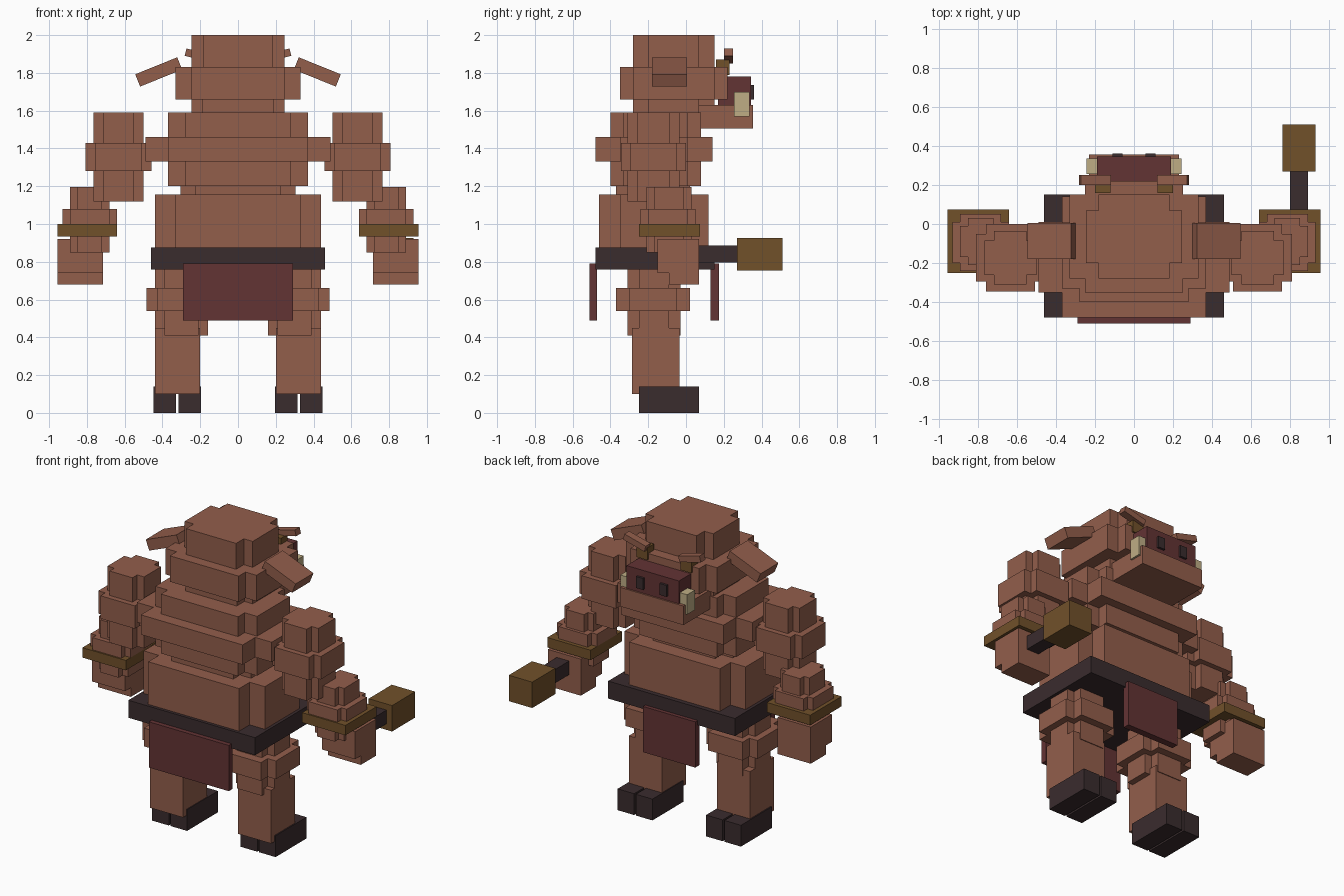
import bpy
import bmesh
import math
from mathutils import Matrix, Vector


def material(name, rgb):
    m = bpy.data.materials.new(name)
    m.diffuse_color = (*rgb, 1)
    return m


HIDE = material("brown hide", (0.29, 0.112, 0.071))
DARK = material("dark leather", (0.042, 0.025, 0.027))
RED = material("dark red", (0.124, 0.033, 0.034))
GOLD = material("bronze", (0.165, 0.082, 0.023))
BONE = material("bone", (0.52, 0.42, 0.235))


def build(name, boxes, mat, tilt=0.0):
    """One object from boxes given as (x0, x1, y0, y1, z0, z1), tilted about y."""
    bm = bmesh.new()
    for x0, x1, y0, y1, z0, z1 in boxes:
        centre = Vector((x0 + x1, y0 + y1, z0 + z1)) / 2
        size = Matrix.Diagonal((x1 - x0, y1 - y0, z1 - z0, 1))
        bmesh.ops.create_cube(bm, size=1, matrix=Matrix.Translation(centre)
                              @ Matrix.Rotation(tilt, 4, 'Y') @ size)
    me = bpy.data.meshes.new(name)
    bm.to_mesh(me)
    bm.free()
    me.materials.append(mat)
    ob = bpy.data.objects.new(name, me)
    bpy.context.collection.objects.link(ob)


def pair(name, boxes, mat, tilt=0.0):
    """The same part on the right (+x) and the left (-x)."""
    build("right_" + name, boxes, mat, tilt)
    flipped = [(-b[1], -b[0], *b[2:]) for b in boxes]
    build("left_" + name, flipped, mat, -tilt)


def cross(cx, half, y0, y1, z0, z1, notch_x, notch_y):
    """Block with notched corners: a long box crossed by a wide box."""
    return [(cx - half + notch_x, cx + half - notch_x, y0, y1, z0, z1),
            (cx - half, cx + half, y0 + notch_y, y1 - notch_y, z0, z1)]


# Head
build("crown", cross(0, 0.247, -0.28, 0.15, 1.83, 2.0, 0.065, 0.08), HIDE)
build("head", cross(0, 0.33, -0.35, 0.22, 1.66, 1.83, 0.08, 0.07), HIDE)
build("neck", cross(0, 0.247, -0.28, 0.15, 1.58, 1.66, 0.06, 0.08), HIDE)
build("jaw", [(-0.23, 0.23, 0.06, 0.355, 1.505, 1.63)], HIDE)
build("snout", [(-0.19, 0.19, 0.17, 0.345, 1.63, 1.78)], RED)
pair("nostril", [(0.06, 0.11, 0.33, 0.36, 1.66, 1.735)], DARK)
pair("tusk", [(0.185, 0.243, 0.255, 0.335, 1.57, 1.70)], BONE)
pair("eye", [(0.12, 0.20, 0.16, 0.23, 1.79, 1.87)], GOLD)
pair("brow", [(0.12, 0.28, 0.20, 0.25, 1.87, 1.91)], HIDE, -0.25)
pair("ear", [(0.30, 0.54, -0.18, 0.005, 1.77, 1.84)], HIDE, math.radians(22))

# Torso
build("chest", cross(0, 0.37, -0.40, 0.08, 1.2, 1.59, 0.09, 0.07), HIDE)
build("shoulder_band", cross(0, 0.49, -0.48, 0.14, 1.33, 1.46, 0.12, 0.13), HIDE)
build("waist", cross(0, 0.305, -0.37, 0.02, 1.14, 1.21, 0.08, 0.07), HIDE)
build("belly", cross(0, 0.44, -0.46, 0.12, 0.86, 1.155, 0.11, 0.11), HIDE)
build("belt", [(-0.46, 0.46, -0.48, 0.15, 0.76, 0.875)], DARK)
build("back_cloth", [(-0.29, 0.29, -0.51, -0.47, 0.49, 0.79)], RED)
build("front_cloth", [(-0.19, 0.19, 0.13, 0.175, 0.49, 0.79)], RED)

# Arms
pair("upper_arm", cross(0.633, 0.133, -0.31, -0.035, 1.12, 1.59, 0.05, 0.05)
     + cross(0.633, 0.175, -0.345, 0.0, 1.28, 1.43, 0.05, 0.05), HIDE)
pair("forearm", cross(0.785, 0.105, -0.21, 0.03, 0.85, 1.195, 0.04, 0.04)
     + cross(0.785, 0.145, -0.24, 0.05, 1.0, 1.08, 0.04, 0.04), HIDE)
pair("bracelet", [(0.64, 0.955, -0.25, 0.075, 0.935, 1.0)], GOLD)
pair("hand", [(0.715, 0.955, -0.15, 0.07, 0.74, 0.92),
              (0.715, 0.955, -0.09, 0.07, 0.68, 0.74)], HIDE)

# Legs
pair("thigh", cross(0.30, 0.14, -0.31, -0.03, 0.41, 0.78, 0.05, 0.06)
     + cross(0.30, 0.185, -0.37, 0.02, 0.54, 0.66, 0.06, 0.07), HIDE)
pair("shin", [(0.20, 0.44, -0.285, -0.035, 0.1, 0.45)], HIDE)
pair("hoof", [(0.195, 0.315, -0.25, 0.07, 0, 0.14),
              (0.328, 0.448, -0.25, 0.07, 0, 0.14)], DARK)

# Hammer held in the right hand
build("hammer_handle", [(0.80, 0.89, -0.05, 0.28, 0.795, 0.885)], DARK)
build("hammer_head", [(0.76, 0.93, 0.27, 0.51, 0.755, 0.925)], GOLD)
